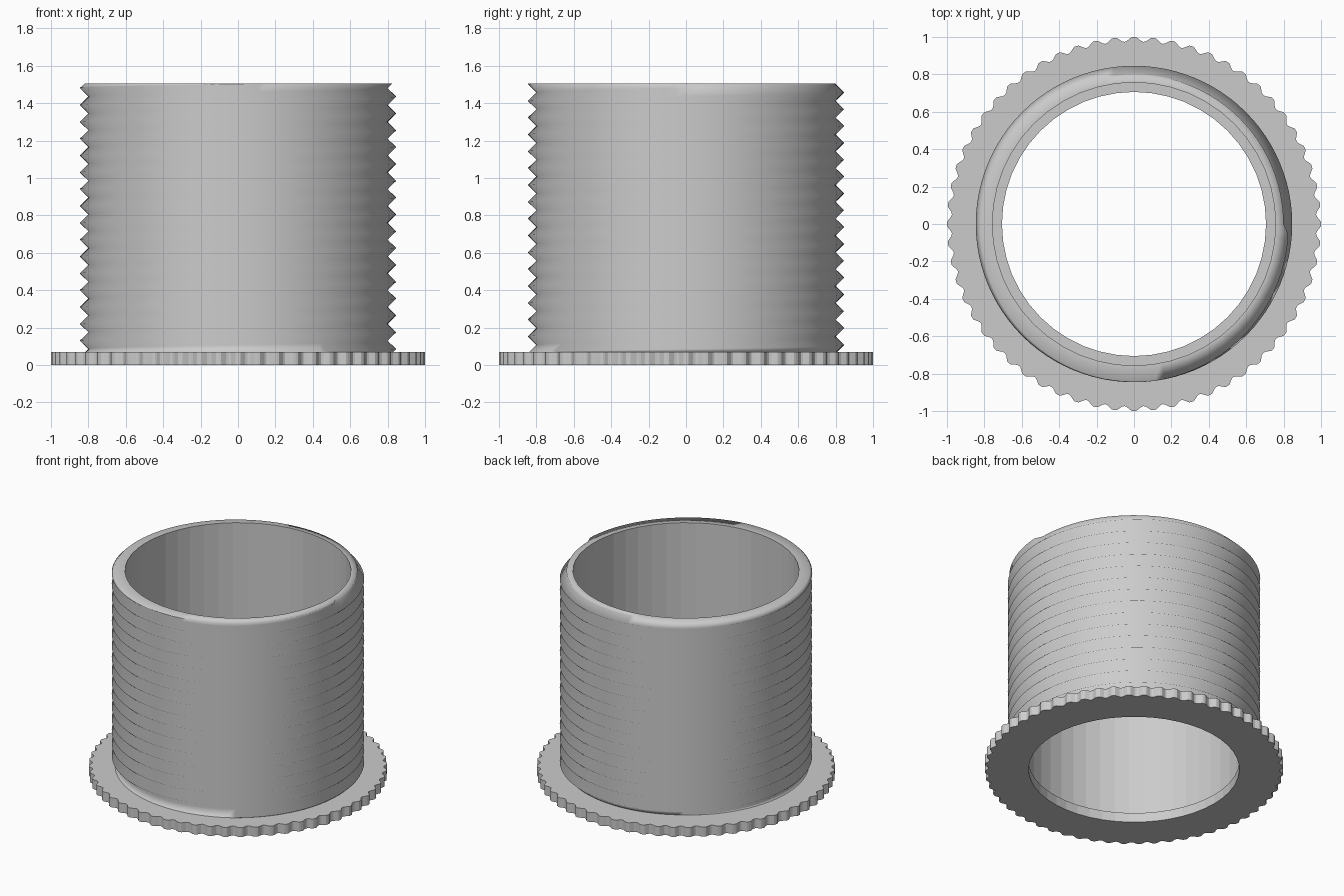
import bpy, bmesh, math

if "Cube" in bpy.data.objects:
    bpy.data.objects.remove(bpy.data.objects["Cube"])

TAU = 2 * math.pi
FLANGE_H, TOP = 0.07, 1.505
PITCH, ROOT, CREST = 0.09, 0.80, 0.846
LAST_CREST = 1.435          # height of the last crest at angle 0
SEG, BORE_SIDES = 96, 48

grey = bpy.data.materials.new("light_grey")
grey.diffuse_color = (0.6, 0.6, 0.6, 1)
grey.use_nodes = True
grey.node_tree.nodes["Principled BSDF"].inputs["Base Color"].default_value = grey.diffuse_color


def facet_radius(r, a):
    """Radius of a regular polygon with BORE_SIDES sides at angle a."""
    step = TAU / BORE_SIDES
    return r * math.cos(step / 2) / math.cos((a + 1e-9) % step - step / 2)


def ring(bm, n, radius, z):
    pts = []
    for i in range(n):
        a = TAU * i / n
        r = radius(a)
        pts.append(bm.verts.new((r * math.cos(a), r * math.sin(a), z)))
    return pts


def bridge(bm, a, b, smooth=False):
    n = len(a)
    for i in range(n):
        j = (i + 1) % n
        bm.faces.new((a[i], a[j], b[j], b[i])).smooth = smooth


def finish(bm, name):
    bmesh.ops.remove_doubles(bm, verts=bm.verts, dist=0.0004)
    bmesh.ops.recalc_face_normals(bm, faces=bm.faces)
    me = bpy.data.meshes.new(name)
    bm.to_mesh(me)
    bm.free()
    me.materials.append(grey)
    ob = bpy.data.objects.new(name, me)
    bpy.context.collection.objects.link(ob)
    return ob


# Knurled flange: flat ring with 60 rounded teeth
bm = bmesh.new()
N = 480
tooth = lambda a: min(1.0, 0.989 + 0.014 * math.cos(60 * a))
bore = lambda a: facet_radius(0.706, a)
loops = [ring(bm, N, bore, 0), ring(bm, N, tooth, 0),
         ring(bm, N, tooth, FLANGE_H), ring(bm, N, bore, FLANGE_H)]
for k in range(4):
    bridge(bm, loops[k], loops[(k + 1) % 4])
finish(bm, "knurled_flange")


# Threaded sleeve: helical V thread cut off flat at the top
def thread_radius(a, z):
    crest = LAST_CREST + PITCH * a / TAU
    if z > crest + PITCH / 2:       # thread runs out above the last crest
        return ROOT
    d = abs((z - crest + PITCH / 2) % PITCH - PITCH / 2)
    return CREST - (CREST - ROOT) * d / (PITCH / 2)


bm = bmesh.new()
ROWS = range(-36, 4)                # half pitches counted from the last crest
columns = []
for i in range(SEG + 1):
    a = TAU * i / SEG
    col = []
    for k in ROWS:
        raw = LAST_CREST + PITCH * (a / TAU + k / 2)
        z = min(max(raw, FLANGE_H), TOP)
        r = thread_radius(a if i < SEG else 0, z)
        col.append(bm.verts.new((r * math.cos(a), r * math.sin(a), z)))
    columns.append(col)
for c, d in zip(columns, columns[1:]):
    for k in range(len(c) - 1):
        bm.faces.new((c[k], d[k], d[k + 1], c[k + 1])).smooth = True

# Rim and faceted bore of the sleeve
inner = lambda a: facet_radius(0.757, a)
rim = ring(bm, SEG, inner, TOP)
foot = ring(bm, SEG, inner, FLANGE_H)
bridge(bm, [c[-1] for c in columns[:-1]], rim, smooth=True)
bridge(bm, rim, foot)
finish(bm, "threaded_sleeve")
